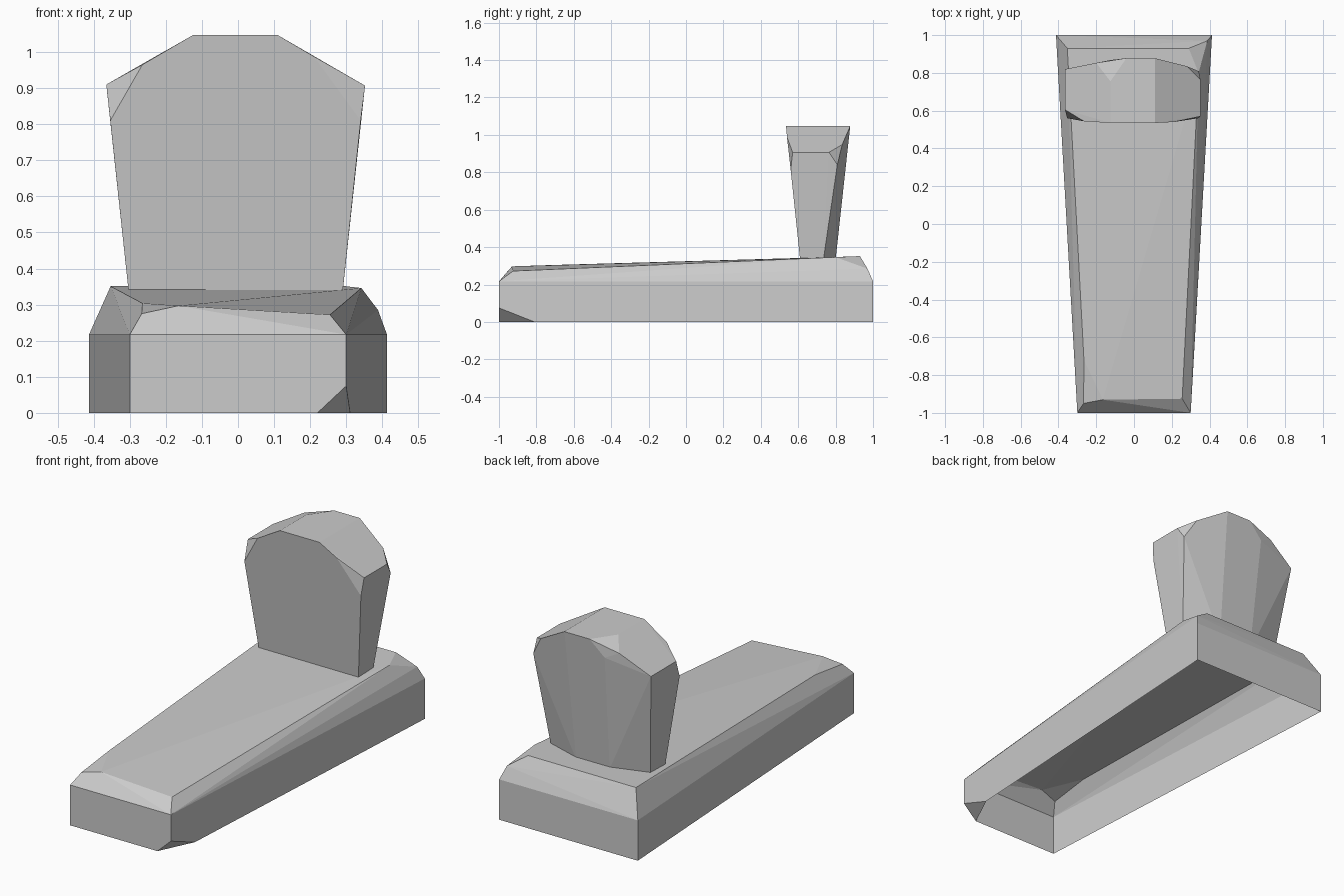
import bpy
import bmesh
import math

cube = bpy.data.objects.get("Cube")
if cube:
    bpy.data.objects.remove(cube, do_unlink=True)

stone = bpy.data.materials.new("grey_stone")
stone.use_nodes = True
stone.diffuse_color = (0.6, 0.6, 0.6, 1)
bsdf = stone.node_tree.nodes["Principled BSDF"]
bsdf.inputs["Base Color"].default_value = (0.6, 0.6, 0.6, 1)
bsdf.inputs["Roughness"].default_value = 0.9


def carved_block(name, corners, open_base=False):
    """Flat-faced stone block spanning the given corner points."""
    bm = bmesh.new()
    for corner in corners:
        bm.verts.new(corner)
    result = bmesh.ops.convex_hull(bm, input=bm.verts)
    inside = {g for g in result["geom_interior"] if isinstance(g, bmesh.types.BMVert)}
    bmesh.ops.delete(bm, geom=list(inside), context="VERTS")
    bmesh.ops.recalc_face_normals(bm, faces=bm.faces)
    if open_base:
        base = [f for f in bm.faces if max(v.co.z for v in f.verts) < 0.001]
        bmesh.ops.delete(bm, geom=base, context="FACES")
    bmesh.ops.dissolve_limit(bm, angle_limit=math.radians(2),
                             verts=bm.verts, edges=bm.edges)
    mesh = bpy.data.meshes.new(name)
    bm.to_mesh(mesh)
    bm.free()
    mesh.materials.append(stone)
    obj = bpy.data.objects.new(name, mesh)
    bpy.context.collection.objects.link(obj)
    return obj


# Tapered slab: plumb walls, open underneath, one chipped lower corner
plan = [(-0.3, -1), (0.3, -1), (0.413, 1), (-0.413, 1)]
slab = [(x, y, 0.217) for x, y in plan]
slab += [(x, y, 0) for x, y in plan if (x, y) != (0.3, -1)]
slab += [(0.22, -1, 0), (0.3, -1, 0.075), (0.311, -0.81, 0)]
# Sloping top with bevelled rim; chipped at front and back corners
slab += [(-0.165, -0.93, 0.297), (-0.265, -0.72, 0.304), (-0.267, -0.95, 0.275),
         (0.255, -0.925, 0.272),
         (0.342, 0.8, 0.346), (0.29, 0.93, 0.352), (0.388, 0.97, 0.285),
         (-0.353, 0.93, 0.351)]
carved_block("grave_slab", slab, open_base=True)

# Headstone: flares upward, flat front, three-sided back
base = [(-0.303, 0.61), (0.29, 0.61), (0.29, 0.735),
        (0.095, 0.8), (-0.105, 0.8), (-0.303, 0.735)]
head = [(x, y, 0.335) for x, y in base]
# Crown
head += [(-0.125, 0.535, 1.047), (0.11, 0.535, 1.047), (0.11, 0.878, 1.047),
         (-0.04, 0.878, 1.047), (-0.125, 0.755, 1.047)]
# Chip at the back of the crown
head += [(-0.2, 0.853, 1.003), (-0.123, 0.868, 0.965)]
# Shoulders: chipped corners at both fronts and one back
head += [(-0.365, 0.605, 0.91), (-0.354, 0.56, 0.81), (-0.265, 0.544, 0.965),
         (0.352, 0.57, 0.907), (0.34, 0.56, 0.81), (0.21, 0.54, 0.988),
         (0.352, 0.765, 0.907), (0.343, 0.809, 0.84), (0.28, 0.835, 0.948),
         (-0.365, 0.82, 0.91)]
carved_block("headstone", head)
